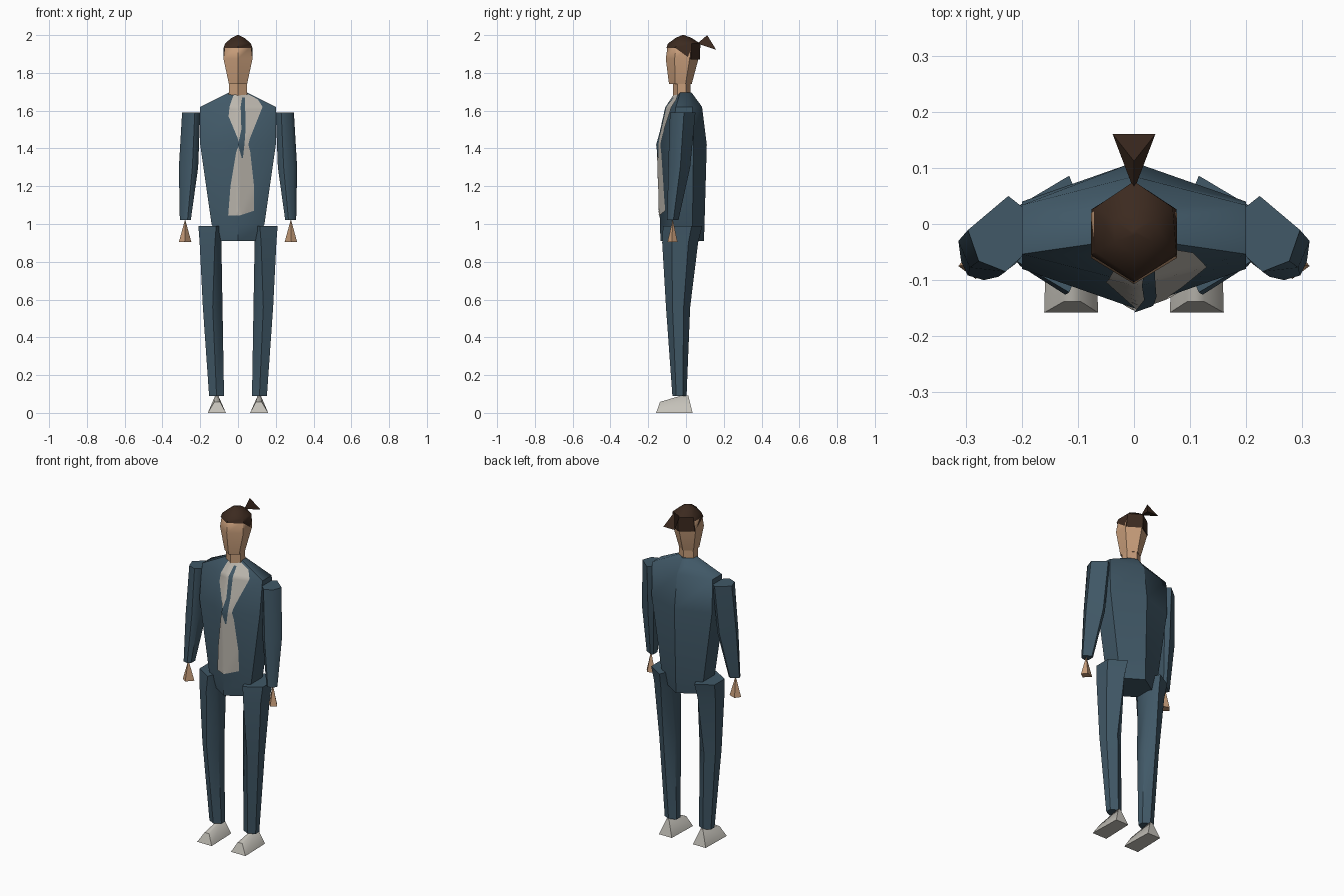
import bpy, bmesh, math
from mathutils import Vector
from mathutils.bvhtree import BVHTree

if "Cube" in bpy.data.objects:
    bpy.data.objects.remove(bpy.data.objects["Cube"])


def material(name, rgb):
    m = bpy.data.materials.new(name)
    m.use_nodes = True
    m.diffuse_color = (*rgb, 1)
    m.node_tree.nodes["Principled BSDF"].inputs["Base Color"].default_value = (*rgb, 1)
    return m


SUIT = material("suit blue", (0.052, 0.098, 0.135))
SKIN = material("skin", (0.56, 0.33, 0.19))
HAIR = material("dark brown hair", (0.045, 0.023, 0.014))
SHIRT = material("shirt grey", (0.5, 0.47, 0.42))
SHOE = material("shoe grey", (0.56, 0.54, 0.49))


def finish(bm, name, mat, angle=50):
    bmesh.ops.recalc_face_normals(bm, faces=bm.faces)
    mesh = bpy.data.meshes.new(name)
    bm.to_mesh(mesh)
    bm.free()
    ob = bpy.data.objects.new(name, mesh)
    bpy.context.scene.collection.objects.link(ob)
    mesh.materials.append(mat)
    bpy.ops.object.select_all(action='DESELECT')
    ob.select_set(True)
    bpy.context.view_layer.objects.active = ob
    bpy.ops.object.shade_smooth_by_angle(angle=math.radians(angle))
    return ob


def loft(name, mat, rings, side=1, angle=50):
    """Skin a stack of equal-count rings and cap both ends."""
    bm = bmesh.new()
    loops = [[bm.verts.new((p[0] * side, p[1], p[2])) for p in r] for r in rings]
    for a, b in zip(loops, loops[1:]):
        n = len(a)
        for i in range(n):
            j = (i + 1) % n
            bm.faces.new((a[i], a[j], b[j], b[i]))
    bm.faces.new(loops[0])
    bm.faces.new(loops[-1])
    bmesh.ops.remove_doubles(bm, verts=bm.verts, dist=0.0005)
    return finish(bm, name, mat, angle)


def hexring(z, x0, x1, front, back, shoulder=0.27, peak=0.5):
    """Six-sided section with a point at the front and the back."""
    d, xm = (back - front) * shoulder, x0 + (x1 - x0) * peak
    return [(xm, front, z), (x1, front + d, z), (x1, back - d, z),
            (xm, back, z), (x0, back - d, z), (x0, front + d, z)]


def hull(name, mat, points, side=1, angle=30):
    bm = bmesh.new()
    for x, y, z in points:
        bm.verts.new((x * side, y, z))
    bmesh.ops.convex_hull(bm, input=bm.verts)
    return finish(bm, name, mat, angle)


# Jacket body
torso = loft("jacket", SUIT, [hexring(z, -w, w, f, b) for z, w, f, b in (
    (0.91, 0.10, -0.135, 0.095), (1.0, 0.14, -0.138, 0.098),
    (1.42, 0.20, -0.15, 0.11), (1.62, 0.20, -0.105, 0.085),
    (1.695, 0.05, -0.055, 0.03))])
verts = torso.data.vertices
for e in torso.data.edges:  # crisp seam down the back
    if all(abs(verts[i].co.x) < 0.001 and verts[i].co.y > 0 for i in e.vertices):
        e.use_edge_sharp = True

# Shirt front and tie, laid on the jacket as thin plates
bm = bmesh.new()
bm.from_mesh(torso.data)
tree = BVHTree.FromBMesh(bm)
bm.free()


def plate(name, mat, outline, lift, columns):
    rows = []
    for (za, la, ra), (zb, lb, rb) in zip(outline, outline[1:]):
        rows += [(za + (zb - za) * t, la + (lb - la) * t, ra + (rb - ra) * t)
                 for t in (0, 0.25, 0.5, 0.75)]
    rows.append(outline[-1])
    bm = bmesh.new()
    grid = []
    for z, l, r in rows:
        line = []
        for i in range(columns + 1):
            x = l + (r - l) * i / columns
            hit = tree.ray_cast(Vector((x, -1, z)), Vector((0, 1, 0)))[0]
            line.append(bm.verts.new((x, hit.y - lift, z)) if hit else None)
        grid.append(line)
    for a, b in zip(grid, grid[1:]):
        for i in range(columns):
            quad = (a[i], b[i], b[i + 1], a[i + 1])
            if all(quad):
                bm.faces.new(quad)
    return finish(bm, name, mat)


plate("shirt_front", SHIRT, [
    (1.69, -0.02, 0.047), (1.66, -0.032, 0.105), (1.62, -0.045, 0.13),
    (1.57, -0.05, 0.11), (1.45, 0.0, 0.062), (1.42, 0.005, 0.055),
    (1.38, -0.01, 0.065), (1.2, -0.04, 0.085), (1.07, -0.05, 0.085),
    (1.045, -0.052, 0.01)], 0.005, 14)
plate("tie", SUIT, [
    (1.67, 0.022, 0.036), (1.62, 0.014, 0.038), (1.5, 0.018, 0.04),
    (1.42, 0.0, 0.034), (1.35, 0.02, 0.026)], 0.008, 3)

# Neck, head and hair
loft("neck", SKIN, [hexring(z, -w, w, f, b) for z, w, f, b in (
    (1.66, 0.05, -0.07, 0.025), (1.75, 0.047, -0.07, 0.025))])
loft("head", SKIN, [hexring(z, -w, w, f, b) for z, w, f, b in (
    (1.74, 0.048, -0.09, 0.03), (1.875, 0.077, -0.107, 0.066),
    (1.94, 0.07, -0.098, 0.07), (1.985, 0.02, -0.03, 0.01))])


def hairline(ring, drop):
    """Let the rear points of a ring hang lower than the front ones."""
    return [(x, y, z - (drop if y > 0 else 0)) for x, y, z in ring]


loft("hair_cap", HAIR, [
    hairline(hexring(1.932, -0.076, 0.076, -0.104, 0.074), 0.06),
    hexring(1.955, -0.069, 0.069, -0.096, 0.076),
    hexring(1.985, -0.035, 0.035, -0.055, 0.03),
    hexring(2.0, -0.004, 0.004, -0.02, -0.01)])
hull("hair_bun", HAIR, [(0, 0.06, 1.955), (0, 0.112, 2.0),
                        (0.038, 0.16, 1.922), (-0.038, 0.16, 1.922)])

# Limbs, built once per side
ARM = [(-0.5, -0.3), (-0.2, -0.5), (0.3, -0.36), (0.5, 0.05), (-0.25, 0.5), (-0.5, 0.36)]


def arm_ring(z, x0, x1, y0, y1):
    return [((x0 + x1) / 2 + u * (x1 - x0), (y0 + y1) / 2 + v * (y1 - y0), z)
            for u, v in ARM]


for side, label in ((1, "left"), (-1, "right")):
    loft(label + "_trouser_leg", SUIT, [
        hexring(0.99, 0.092, 0.21, -0.122, 0.086, peak=0.2),
        hexring(0.9, 0.088, 0.203, -0.126, 0.064, peak=0.3),
        hexring(0.56, 0.082, 0.186, -0.106, 0.022),
        hexring(0.09, 0.074, 0.153, -0.072, 0.003)], side)
    loft(label + "_sleeve", SUIT, [
        arm_ring(1.59, 0.2, 0.296, -0.085, 0.05),
        arm_ring(1.3, 0.211, 0.313, -0.094, 0.022),
        arm_ring(1.02, 0.25, 0.308, -0.1, -0.04)], side)
    hull(label + "_hand", SKIN, [
        (0.28, -0.07, 1.025), (0.247, -0.06, 0.905), (0.282, -0.098, 0.905),
        (0.313, -0.075, 0.905), (0.29, -0.045, 0.905)], side)
    hull(label + "_shoe", SHOE, [
        (0.064, -0.158, 0), (0.16, -0.158, 0), (0.155, 0.035, 0), (0.07, 0.035, 0),
        (0.095, -0.138, 0.058), (0.125, -0.138, 0.058),
        (0.105, 0.012, 0.093), (0.12, 0.012, 0.093), (0.112, -0.03, 0.09)], side, 45)
